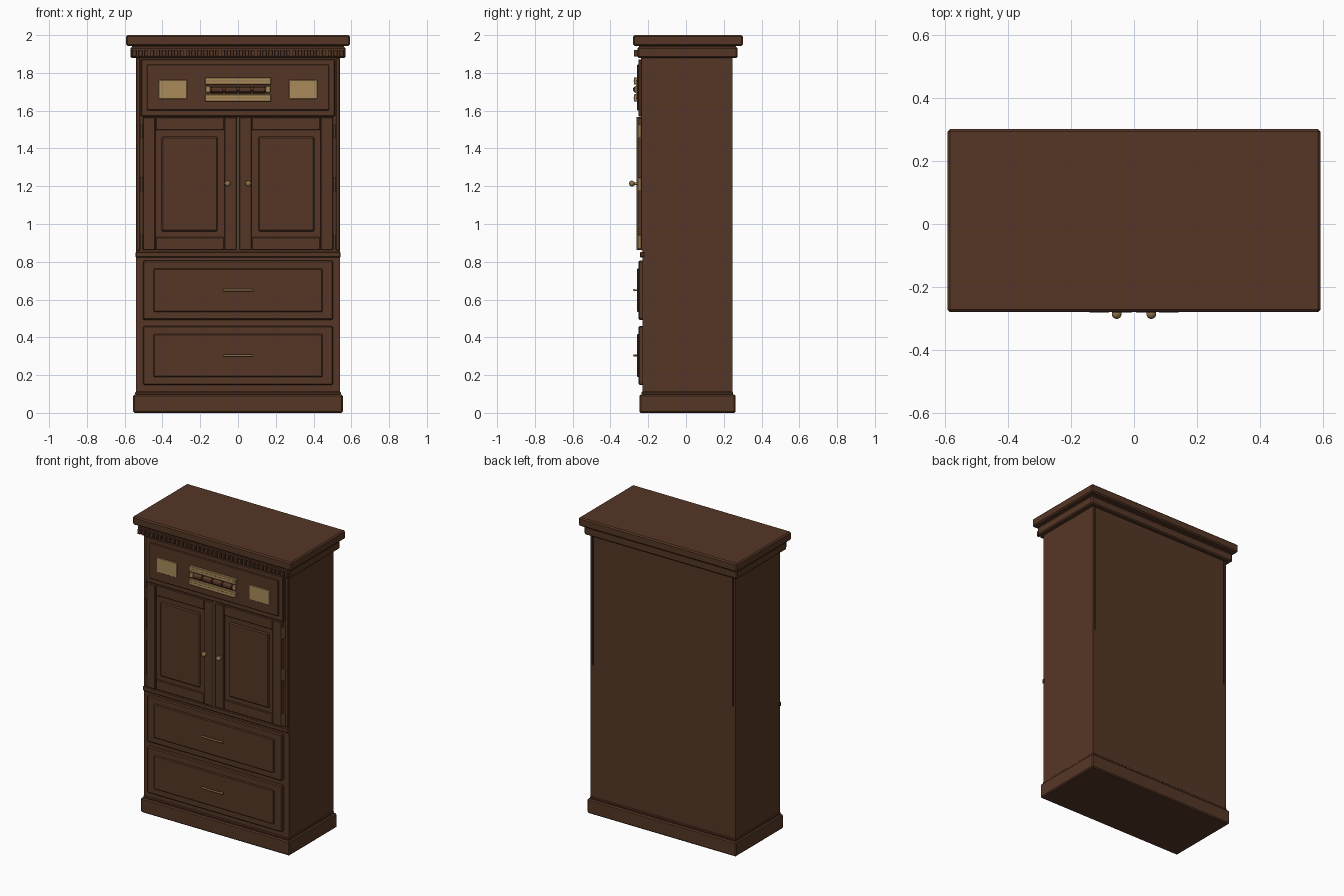
import bpy, math

if "Cube" in bpy.data.objects:
    bpy.data.objects.remove(bpy.data.objects["Cube"])


def material(name, rgb):
    m = bpy.data.materials.new(name)
    m.diffuse_color = (*rgb, 1)
    m.use_nodes = True
    m.node_tree.nodes["Principled BSDF"].inputs["Base Color"].default_value = m.diffuse_color
    return m


WOOD = material("brown wood", (0.092, 0.037, 0.019))
BRASS = material("pale brass", (0.40, 0.26, 0.105))
OLD_BRASS = material("aged brass", (0.27, 0.17, 0.07))


def box(name, x, y, z, mat=WOOD, bevel=0.004):
    """Box from (min, max) ranges, with softened edges."""
    bpy.ops.mesh.primitive_cube_add(size=1)
    o = bpy.context.object
    o.name = name
    lo, hi = zip(x, y, z)
    o.location = [(a + b) / 2 for a, b in zip(lo, hi)]
    o.scale = [b - a for a, b in zip(lo, hi)]
    bpy.ops.object.transform_apply(location=True, scale=True, rotation=False)
    o.data.materials.append(mat)
    if bevel:
        m = o.modifiers.new("soft edges", 'BEVEL')
        m.width = bevel
        m.segments = 1
    return o


def pair(name, x, y, z, mat=WOOD, bevel=0.004):
    """The same box on the left and on the right."""
    box(name + "_right", x, y, z, mat, bevel)
    box(name + "_left", (-x[1], -x[0]), y, z, mat, bevel)


def rod(name, loc, radius, length, axis, mat, sides=12):
    rot = {'X': (0, math.pi / 2, 0), 'Y': (math.pi / 2, 0, 0), 'Z': (0, 0, 0)}[axis]
    bpy.ops.mesh.primitive_cylinder_add(vertices=sides, radius=radius, depth=length,
                                        location=loc, rotation=rot)
    o = bpy.context.object
    o.name = name
    o.data.materials.append(mat)
    bpy.ops.object.shade_smooth_by_angle()
    return o


# Carcass with two narrow slots in the back
body = box("carcass", (-0.54, 0.54), (-0.23, 0.246), (0.09, 1.89), bevel=0)
for s in (-1, 1):
    slot = box("slot_cutter", (s * 0.524 - 0.004, s * 0.524 + 0.004), (0.238, 0.3), (1.0, 1.875), bevel=0)
    slot.hide_render = True
    slot.hide_viewport = True
    cut = body.modifiers.new("back slot", 'BOOLEAN')
    cut.object = slot
    cut.solver = 'EXACT'

# Plinth, cornice and top
box("plinth", (-0.555, 0.555), (-0.246, 0.262), (0, 0.097), bevel=0.007)
box("plinth_bead", (-0.544, 0.544), (-0.236, 0.25), (0.097, 0.113))
box("cornice", (-0.57, 0.57), (-0.257, 0.273), (1.88, 1.936), bevel=0.007)
box("cornice_neck", (-0.56, 0.56), (-0.25, 0.266), (1.93, 1.95), bevel=0)
box("top_slab", (-0.592, 0.592), (-0.28, 0.302), (1.943, 2.0), bevel=0.008)

# Dentil row under the top
N = 36
for i in range(N):
    x = -0.548 + 1.096 * i / (N - 1)
    box("dentil", (x - 0.010, x + 0.010), (-0.276, -0.25), (1.888, 1.922), bevel=0.002)

# Front frame
pair("corner_post", (0.518, 0.538), (-0.238, -0.22), (0.86, 1.88), bevel=0.003)
box("waist_rail", (-0.542, 0.542), (-0.243, -0.22), (0.823, 0.853))

# Frieze with a raised field
box("frieze", (-0.513, 0.513), (-0.252, -0.22), (1.57, 1.872))
box("frieze_field", (-0.482, 0.482), (-0.26, -0.24), (1.602, 1.845))

# Brass plates at the sides of the frieze
for s in (-1, 1):
    c = s * 0.345
    box("frieze_plate", (c - 0.075, c + 0.075), (-0.266, -0.258), (1.663, 1.762), BRASS, 0.002)

# Brass grille with turned spindles
for z in ((1.738, 1.776), (1.648, 1.687)):
    box("grille_bar", (-0.175, 0.175), (-0.276, -0.25), z, BRASS, 0.003)
    zc = sum(z) / 2
    box("grille_bar_groove", (-0.17, 0.17), (-0.277, -0.27), (zc - 0.002, zc + 0.002), OLD_BRASS, 0)
pair("grille_end", (0.147, 0.172), (-0.272, -0.25), (1.697, 1.73), BRASS, 0.002)
for i in range(4):
    x = -0.111 + i * 0.074
    rod("grille_spindle", (x, -0.262, 1.7125), 0.019, 0.062, 'X', WOOD)
rod("grille_core", (0, -0.262, 1.7125), 0.011, 0.30, 'X', WOOD)

# Doors: stiles, rails and raised panels
Y = (-0.258, -0.22)
pair("door_back", (0.008, 0.503), (-0.244, -0.22), (0.862, 1.566), bevel=0)
pair("door_outer_stile", (0.437, 0.504), Y, (0.862, 1.566))
pair("door_inner_stile", (0.007, 0.072), Y, (0.862, 1.566))
for z in ((1.497, 1.566), (0.862, 0.93)):
    pair("door_rail", (0.074, 0.435), (-0.254, -0.22), z)
pair("door_panel", (0.108, 0.405), (-0.254, -0.22), (0.96, 1.462), bevel=0.007)
box("door_strip", (-0.006, 0.006), (-0.262, -0.22), (0.862, 1.566), OLD_BRASS, 0.001)

# Hinges and knobs
for z in (0.905, 1.21, 1.49):
    pair("hinge", (0.505, 0.516), (-0.257, -0.232), (z - 0.036, z + 0.036), OLD_BRASS, 0.002)
for s in (-1, 1):
    rod("knob_stem", (s * 0.055, -0.268, 1.214), 0.007, 0.03, 'Y', OLD_BRASS)
    bpy.ops.mesh.primitive_uv_sphere_add(segments=20, ring_count=12, radius=0.0155,
                                         location=(s * 0.055, -0.286, 1.214))
    knob = bpy.context.object
    knob.name = "knob"
    knob.data.materials.append(OLD_BRASS)
    bpy.ops.object.shade_smooth_by_angle()

# Drawers with raised fields and bar handles
for z0, z1 in ((0.148, 0.46), (0.493, 0.806)):
    box("drawer_front", (-0.503, 0.503), (-0.252, -0.22), (z0, z1), bevel=0.006)
    box("drawer_field", (-0.448, 0.448), (-0.26, -0.24), (z0 + 0.042, z1 - 0.042), bevel=0.005)
    zc = (z0 + z1) / 2
    rod("drawer_handle", (0, -0.274, zc), 0.006, 0.16, 'X', OLD_BRASS)
    for s in (-1, 1):
        rod("handle_post", (s * 0.065, -0.265, zc), 0.005, 0.02, 'Y', OLD_BRASS)
